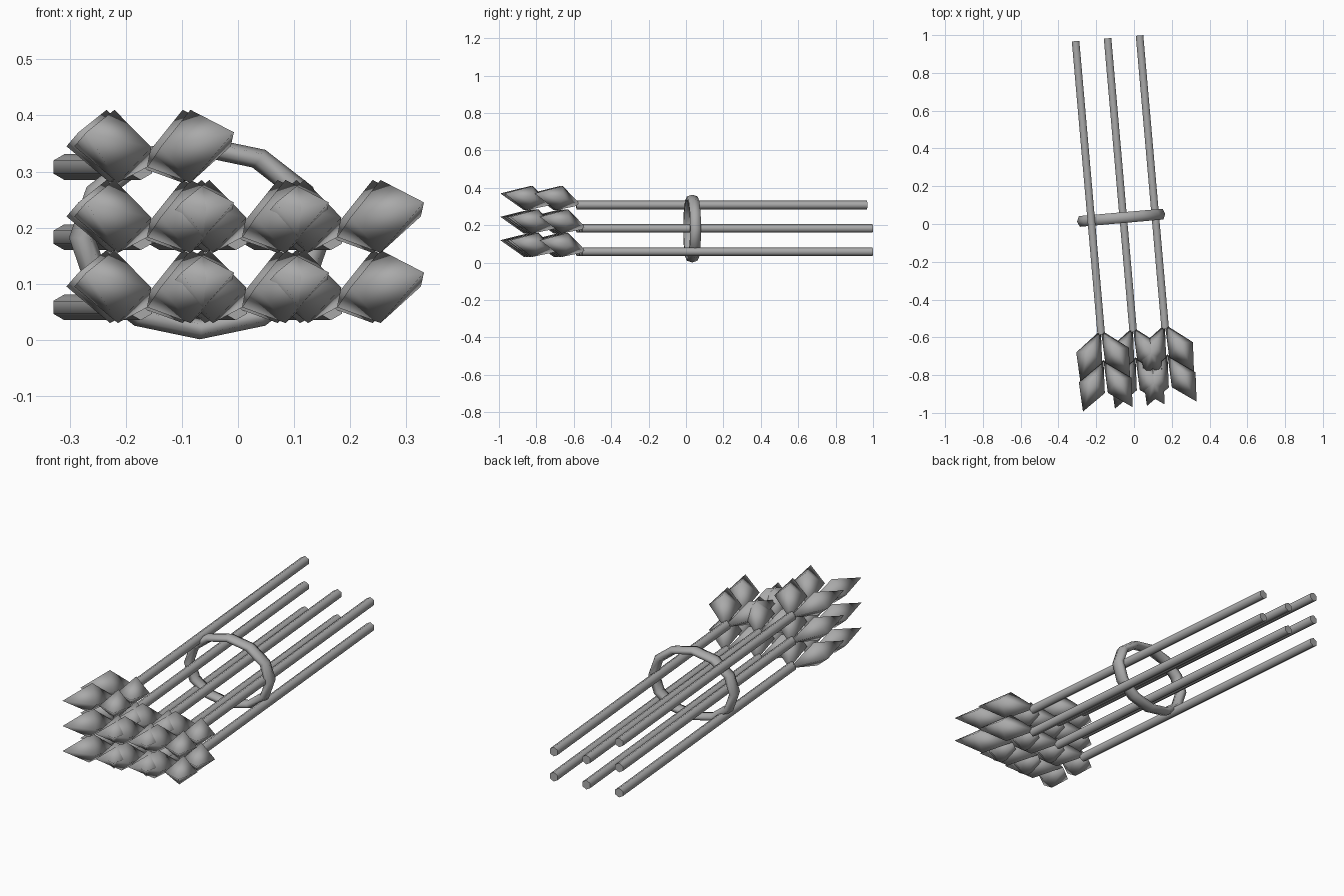
import bpy
import bmesh
import math
from mathutils import Matrix, Vector

cube = bpy.data.objects.get("Cube")
if cube:
    bpy.data.objects.remove(cube)

# Single plain colour
grey = bpy.data.materials.new("plain_grey")
grey.use_nodes = True
COLOUR = (0.4, 0.4, 0.4, 1)
grey.diffuse_color = COLOUR
grey.node_tree.nodes["Principled BSDF"].inputs["Base Color"].default_value = COLOUR

# The whole bundle lies turned slightly about z, heads towards the front
BUNDLE = Matrix.Translation((-0.14, 0.983, 0)) @ Matrix.Rotation(math.radians(5), 4, "Z")
SPACING = 0.17
ROWS = [(0.058, (-1, 0, 1)), (0.183, (-1, 0, 1)), (0.308, (-1,))]
LENGTH = 1.56


def add_object(name, bm, matrix, sharp_angle=math.pi):
    bmesh.ops.recalc_face_normals(bm, faces=bm.faces)
    for face in bm.faces:
        face.smooth = True
    for edge in bm.edges:
        edge.smooth = edge.calc_face_angle(0) < sharp_angle
    mesh = bpy.data.meshes.new(name)
    bm.to_mesh(mesh)
    bm.free()
    mesh.materials.append(grey)
    obj = bpy.data.objects.new(name, mesh)
    obj.matrix_world = matrix
    bpy.context.collection.objects.link(obj)
    return obj


def stem(name, matrix):
    # Six-sided rod with a ridge on top, running forwards from the origin
    bm = bmesh.new()
    bmesh.ops.create_cone(bm, cap_ends=True, segments=6, radius1=0.023,
                          radius2=0.023, depth=LENGTH)
    turn = Matrix.Rotation(math.pi / 2, 4, "X")
    bm.transform(Matrix.Translation((0, -LENGTH / 2, 0)) @ turn)
    add_object(name, bm, matrix, math.radians(75))


def grain(name, matrix, side):
    # Skewed eight-faced kernel: base on the stem, tip forwards and outwards
    bm = bmesh.new()
    base = bm.verts.new((0, -1.535, 0))
    tip = bm.verts.new((side * 0.132, -1.797, 0.062))
    belt = [bm.verts.new((side * x, y, z)) for x, y, z in (
        (0.14, -1.642, 0.037), (0.068, -1.64, 0.102),
        (0.008, -1.71, 0.035), (0.065, -1.675, -0.028))]
    for i, vert in enumerate(belt):
        following = belt[(i + 1) % 4]
        bm.faces.new((base, vert, following))
        bm.faces.new((tip, following, vert))
    add_object(name, bm, matrix)


# Stems, each with two pairs of grains
for row, (height, columns) in enumerate(ROWS, 1):
    for column in columns:
        place = BUNDLE @ Matrix.Translation((column * SPACING, 0, height))
        label = f"{row}_{column + 2}"
        stem(f"stem_{label}", place)
        for side, side_name in ((-1, "right"), (1, "left")):
            for pair, pair_name in enumerate(("back", "front")):
                shift = Matrix.Translation((0, -0.16 * pair, 0))
                grain(f"{side_name}_{pair_name}_grain_{label}", place @ shift, side)

# Oval tie ring around the middle of the bundle
MAJOR, MINOR = 12, 6
bm = bmesh.new()
loops = []
for i in range(MAJOR):
    a = math.tau * i / MAJOR
    loop = []
    for j in range(MINOR):
        b = math.tau * j / MINOR
        reach = 1 + 0.1 * (math.cos(b) - 1)
        loop.append(bm.verts.new((0.234 * reach * math.cos(a), 0.033 * math.sin(b),
                                  0.181 * reach * math.sin(a))))
    loops.append(loop)
for i in range(MAJOR):
    here, ahead = loops[i], loops[(i + 1) % MAJOR]
    for j in range(MINOR):
        k = (j + 1) % MINOR
        bm.faces.new((here[j], here[k], ahead[k], ahead[j]))
ring_place = Matrix.Translation((-0.068, 0.033, 0.182)) @ Matrix.Rotation(math.radians(5), 4, "Z")
add_object("tie_ring", bm, ring_place)
